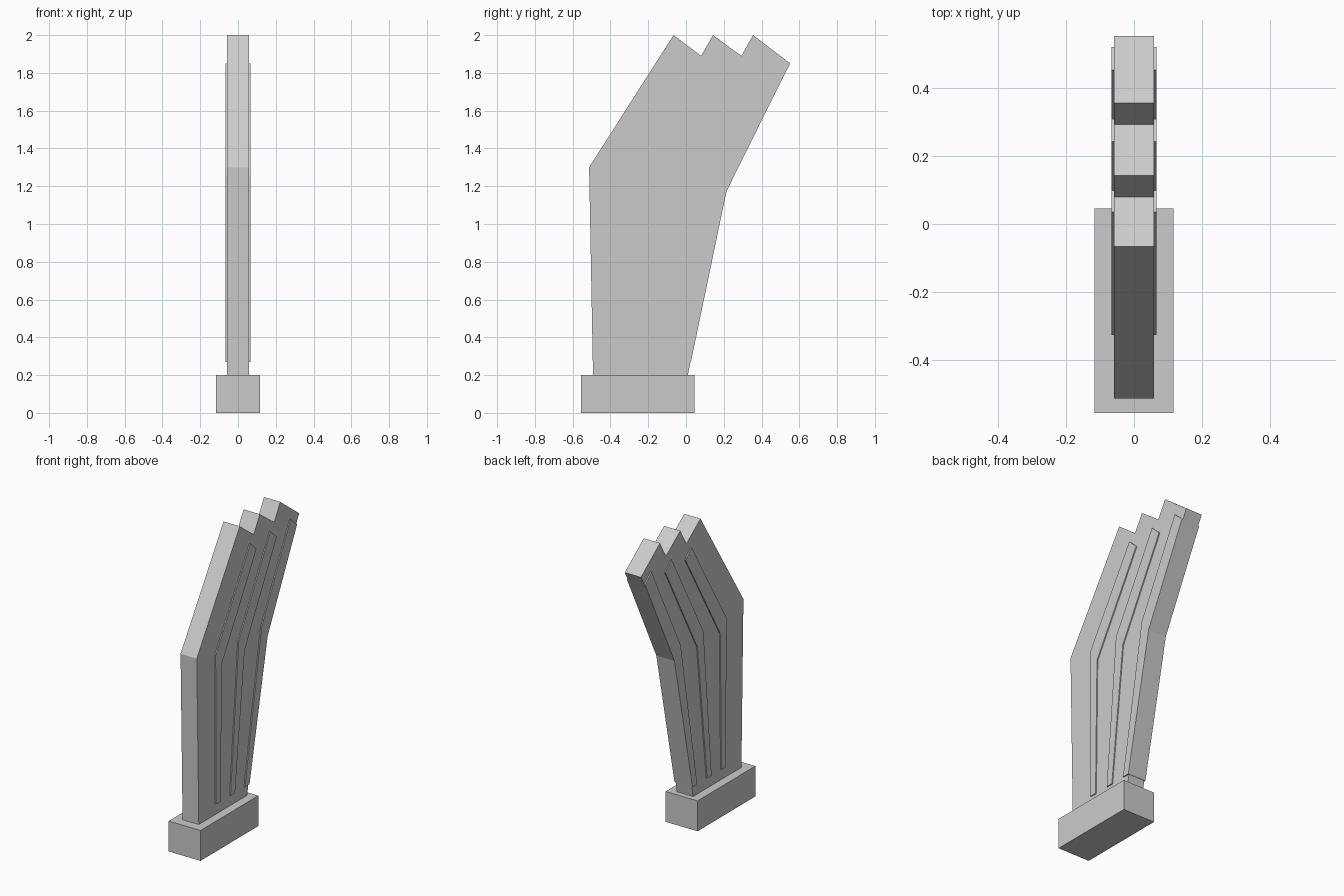
import bpy
import bmesh

cube = bpy.data.objects.get("Cube")
if cube:
    bpy.data.objects.remove(cube, do_unlink=True)

# One plain grey for everything
grey = bpy.data.materials.new("plain grey")
grey.use_nodes = True
colour = (0.6, 0.6, 0.6, 1.0)
grey.diffuse_color = colour
grey.node_tree.nodes["Principled BSDF"].inputs["Base Color"].default_value = colour


def slab(name, profile, half_width):
    """Extrude a side profile of (y, z) points across x, centred on x = 0."""
    bm = bmesh.new()
    face = bm.faces.new([bm.verts.new((-half_width, y, z)) for y, z in profile])
    side = bmesh.ops.extrude_face_region(bm, geom=[face])
    verts = [v for v in side["geom"] if isinstance(v, bmesh.types.BMVert)]
    bmesh.ops.translate(bm, verts=verts, vec=(2 * half_width, 0, 0))
    bmesh.ops.recalc_face_normals(bm, faces=bm.faces)
    mesh = bpy.data.meshes.new(name)
    bm.to_mesh(mesh)
    bm.free()
    mesh.materials.append(grey)
    obj = bpy.data.objects.new(name, mesh)
    bpy.context.collection.objects.link(obj)
    return obj


# Base block
slab("base", [(-0.555, 0), (0.045, 0), (0.045, 0.2), (-0.555, 0.2)], 0.116)

# Bent blade with a stepped, three-pointed top
slab("blade", [(-0.492, 0.19), (-0.513, 1.3), (-0.066, 2.0), (0.08, 1.89),
               (0.143, 2.0), (0.293, 1.89), (0.355, 2.0), (0.552, 1.85),
               (0.203, 1.18), (0.008, 0.19)], 0.059)

# Raised ribs: bottom, bend and tip positions along y (front edge, back edge)
ribs = {
    "front_rib": ((-0.322, -0.275), (-0.326, -0.262), (0.035, 0.098)),
    "middle_rib": ((-0.172, -0.125), (-0.087, -0.025), (0.243, 0.309)),
    "back_rib": ((-0.022, 0.026), (0.15, 0.214), (0.453, 0.52)),
}
for name, (foot, bend, tip) in ribs.items():
    slab(name, [(foot[0], 0.27), (bend[0], 1.253), (tip[0], 1.85),
                (tip[1], 1.79), (bend[1], 1.172), (foot[1], 0.27)], 0.066)
